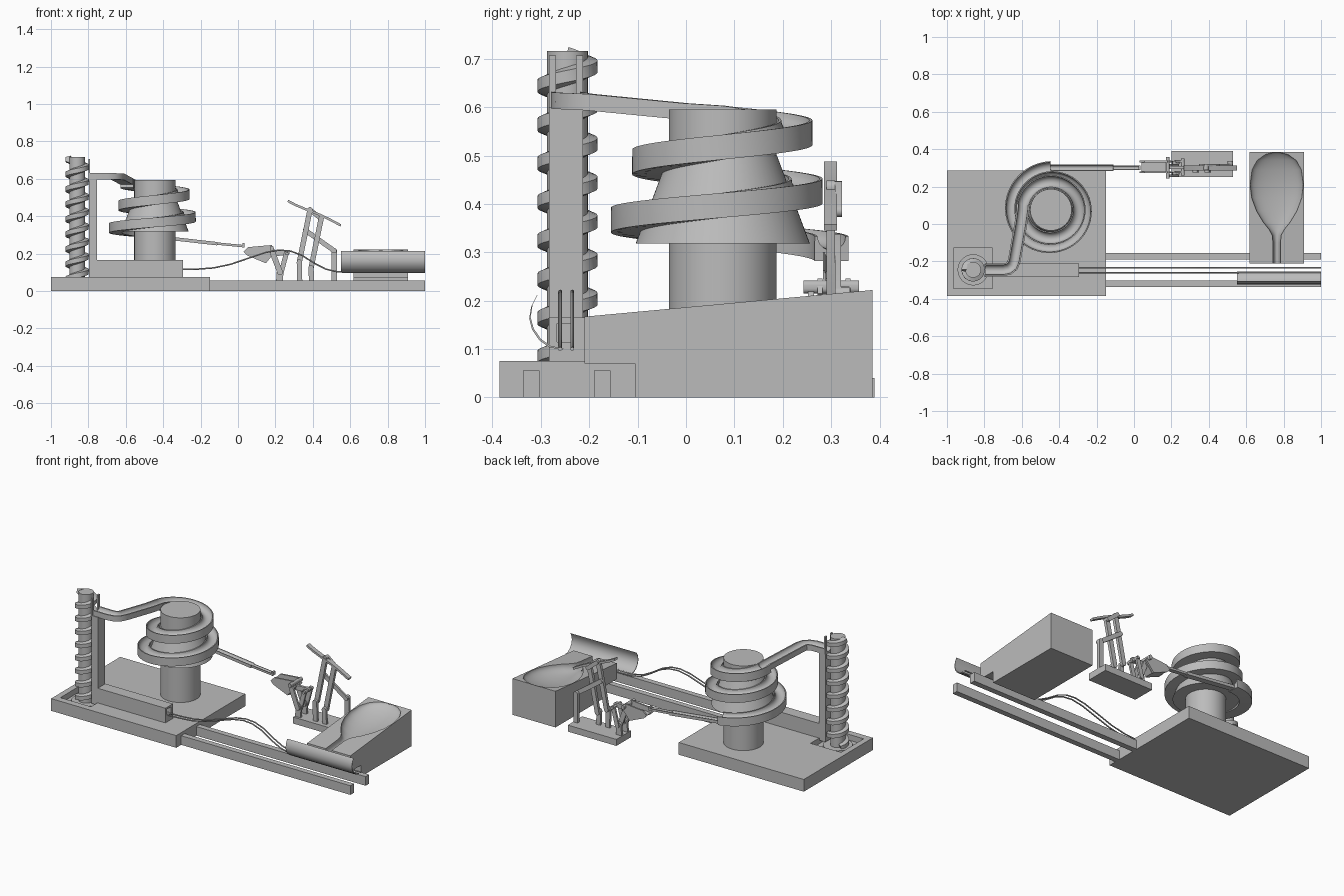
import bpy, bmesh, math
from mathutils import Vector

if "Cube" in bpy.data.objects:
    bpy.data.objects.remove(bpy.data.objects["Cube"], do_unlink=True)

grey = bpy.data.materials.new("plain_grey")
grey.use_nodes = True
grey.diffuse_color = (0.5, 0.5, 0.5, 1)
grey.node_tree.nodes["Principled BSDF"].inputs["Base Color"].default_value = (0.5, 0.5, 0.5, 1)


def finish(name, bm):
    bmesh.ops.recalc_face_normals(bm, faces=bm.faces)
    mesh = bpy.data.meshes.new(name)
    bm.to_mesh(mesh)
    bm.free()
    mesh.materials.append(grey)
    obj = bpy.data.objects.new(name, mesh)
    bpy.context.collection.objects.link(obj)
    return obj


def loft(name, rings):
    """Solid through matching closed rings, capped at both ends."""
    bm = bmesh.new()
    rows = [[bm.verts.new(p) for p in ring] for ring in rings]
    n = len(rows[0])
    for a, b in zip(rows, rows[1:]):
        for i in range(n):
            j = (i + 1) % n
            bm.faces.new((a[i], a[j], b[j], b[i]))
    bm.faces.new(rows[0])
    bm.faces.new(rows[-1][::-1])
    return finish(name, bm)


def sweep(name, path, profile):
    """Profile (sideways, up) carried along a path and kept level."""
    pts = [Vector(p) for p in path]
    rings = []
    for i, p in enumerate(pts):
        t = pts[min(i + 1, len(pts) - 1)] - pts[max(i - 1, 0)]
        side = t.cross(Vector((0, 0, 1))).normalized()
        up = side.cross(t).normalized()
        rings.append([p + side * u + up * v for u, v in profile])
    return loft(name, rings)


def prism(name, outline, axis, lo, hi):
    """Outline is (y, z) along x, or (x, z) along y."""
    place = (lambda a, b, c: (c, a, b)) if axis == "x" else (lambda a, b, c: (a, c, b))
    return loft(name, [[place(a, b, c) for a, b in outline] for c in (lo, hi)])


def box(name, x0, x1, y0, y1, z0, z1):
    return prism(name, [(y0, z0), (y1, z0), (y1, z1), (y0, z1)], "x", x0, x1)


def cylinder(name, x, y, z0, z1, r0, r1=None, n=64):
    ring = lambda r, z: [(x + r * math.cos(k * math.tau / n), y + r * math.sin(k * math.tau / n), z) for k in range(n)]
    return loft(name, [ring(r0, z0), ring(r0 if r1 is None else r1, z1)])


def bar(name, p, q, r, y0, y1):
    """Flat link with round ends between two (x, z) pivots."""
    a = math.atan2(q[1] - p[1], q[0] - p[0])
    pts = []
    for c, start in ((q, a - math.pi / 2), (p, a + math.pi / 2)):
        pts += [(c[0] + r * math.cos(start + k * math.pi / 8), c[1] + r * math.sin(start + k * math.pi / 8)) for k in range(9)]
    return prism(name, pts, "y", y0, y1)


def cut(obj, cutter):
    mod = obj.modifiers.new("cut", "BOOLEAN")
    mod.operation, mod.object, mod.solver = "DIFFERENCE", cutter, "EXACT"
    graph = bpy.context.evaluated_depsgraph_get()
    mesh = bpy.data.meshes.new_from_object(obj.evaluated_get(graph))
    obj.modifiers.clear()
    obj.data = mesh
    bpy.data.objects.remove(cutter, do_unlink=True)


def channel(width, height, groove):
    """Block section with a half-round groove; its top lies at zero."""
    w = width / 2
    arc = [(groove * math.cos(k * math.pi / 10), -groove * math.sin(k * math.pi / 10)) for k in range(11)]
    return [(-w, 0), (-w, -height), (w, -height), (w, 0)] + arc


# Base with a pit for the lift, and two long rails
base = box("base", -1, -0.15, -0.385, 0.285, 0, 0.075)
cut(base, box("pit", -0.965, -0.757, -0.345, -0.127, 0.04, 0.1))
cylinder("lift_socket", -0.86, -0.245, 0.035, 0.05, 0.083)
for side, y in (("front", -0.337), ("back", -0.19)):
    box(side + "_rail", -0.15, 1, y, y + 0.034, 0, 0.056)

# Lift screw
SX, SY = -0.86, -0.245
cylinder("screw_core", SX, SY, 0.04, 0.716, 0.042)
thread = []
for k in range(261):
    z = 0.055 + 0.65 * k / 260
    a = math.pi / 2 + math.tau * (z - 0.684) / 0.08
    thread.append((SX + 0.042 * math.cos(a), SY + 0.042 * math.sin(a), z))
sweep("screw_thread", thread, [(-0.006, -0.02), (0.02, -0.012), (0.02, 0.012), (-0.006, 0.02)])

# Lift post, fork and the feeding box
box("lift_post", -0.797, -0.754, -0.283, -0.213, 0.06, 0.6)
for side, y in (("front", -0.283), ("back", -0.227)):
    box(side + "_fork_prong", -0.8, -0.79, y, y + 0.014, 0.59, 0.707)
feed = box("feed_box", -0.755, -0.295, -0.283, -0.21, 0.07, 0.165)
cut(feed, box("feed_hole", -0.6, -0.28, -0.267, -0.231, 0.115, 0.153))

# Tower with its cone
TX, TY = -0.444, 0.076
cylinder("tower", TX, TY, 0.07, 0.595, 0.111)
cylinder("tower_cone", TX, TY, 0.318, 0.5, 0.18, 0.112)


# Spiral track that widens as it drops
def spiral(t):
    r = 0.15 + 0.075 * max(0, (t - 0.4) / 1.6) ** 1.3
    a = math.pi / 2 - math.tau * t
    return (TX + r * math.cos(a), TY + r * math.sin(a), 0.573 - 0.12 * t)


sweep("spiral_track", [spiral(-0.25 + 2.25 * k / 180) for k in range(181)], channel(0.07, 0.051, 0.029))

# Arm from the lift to the spiral
arm = [(-0.797, -0.245, 0.632), (-0.7, -0.245, 0.631), (-0.67, -0.238, 0.63), (-0.65, -0.222, 0.629),
       (-0.64, -0.195, 0.627), (-0.605, 0.0, 0.608), spiral(-0.25), spiral(-0.22)]
sweep("feed_arm", arm, channel(0.068, 0.034, 0.026))

# Exit chute
sweep("exit_chute", [(TX, 0.301, 0.3), (-0.11, 0.301, 0.262)], channel(0.036, 0.018, 0.014))
sweep("exit_chute_tip", [(-0.11, 0.301, 0.26), (0.035, 0.301, 0.246)], channel(0.026, 0.013, 0.01))
box("chute_lip", 0.025, 0.035, 0.29, 0.312, 0.234, 0.256)

# Pair of wire rails over the hump
hump = [(-0.32, 0.115), (-0.22, 0.117), (-0.13, 0.124), (-0.04, 0.143), (0.06, 0.177), (0.15, 0.207),
        (0.22, 0.219), (0.28, 0.214), (0.34, 0.192), (0.41, 0.148), (0.47, 0.117), (0.53, 0.103),
        (0.6, 0.1), (1.0, 0.1)]
wire = [(0.004 * math.cos(k * math.tau / 8), 0.004 * math.sin(k * math.tau / 8)) for k in range(8)]
for side, y in (("front", -0.26), ("back", -0.235)):
    sweep(side + "_wire", [(x, y, z) for x, z in hump], wire)

# Curved guard beside the end of the wires
guard = [(-0.256, 0.098), (-0.283, 0.104), (-0.303, 0.118), (-0.318, 0.14), (-0.324, 0.163), (-0.32, 0.188), (-0.309, 0.21)]
prism("curved_guard", guard + [(y + 0.003, z + 0.003) for y, z in reversed(guard)], "x", 0.55, 1)

# Sloped landing block with a spoon-shaped bowl
block = prism("landing_block", [(-0.105, 0), (0.385, 0), (0.385, 0.222), (-0.21, 0.167), (-0.21, 0.07), (-0.105, 0.07)],
              "x", 0.617, 0.91)
spoon = [(0.382, 0.02, 0.004), (0.372, 0.06, 0.015), (0.34, 0.105, 0.03), (0.29, 0.132, 0.044), (0.21, 0.142, 0.055),
         (0.14, 0.134, 0.056), (0.07, 0.108, 0.053), (0.01, 0.072, 0.048), (-0.03, 0.04, 0.043),
         (-0.06, 0.024, 0.04), (-0.1, 0.02, 0.04), (-0.23, 0.02, 0.04)]
rings = []
for y, w, d in spoon:
    z = 0.167 + (y + 0.21) * 0.0925
    arc = [(0.763 + w * math.cos(k * math.pi / 20), y, z - d * math.sin(k * math.pi / 20)) for k in range(21)]
    rings.append(arc + [(0.763 - w, y, z + 0.04), (0.763 + w, y, z + 0.04)])
cut(block, loft("bowl", rings))

# Linkage: foot, tipping scoop, legs and the upper kicker
box("linkage_foot", 0.2, 0.53, 0.25, 0.39, 0, 0.04)
prism("scoop_floor", [(0.04, 0.205), (0.06, 0.185), (0.15, 0.15), (0.19, 0.2), (0.18, 0.215)], "y", 0.28, 0.33)
for side, y in (("front", 0.272), ("back", 0.33)):
    prism(side + "_scoop_side", [(0.03, 0.21), (0.055, 0.235), (0.18, 0.246), (0.2, 0.215), (0.145, 0.15), (0.05, 0.19)],
          "y", y, y + 0.01)
    bar(side + "_scoop_leg", (0.22, 0.03), (0.225, 0.1), 0.018, y - 0.008, y + 0.006)
    bar(side + "_scoop_link", (0.225, 0.1), (0.185, 0.205), 0.015, y - 0.02, y - 0.008)
    bar(side + "_scoop_rocker", (0.23, 0.095), (0.258, 0.2), 0.013, y, y + 0.012)
bar("scoop_axle", (0.18, 0.225), (0.18, 0.232), 0.01, 0.243, 0.357)
bar("scoop_tie", (0.17, 0.2), (0.262, 0.205), 0.014, 0.293, 0.309)
bar("rocker_axle", (0.26, 0.2), (0.262, 0.2), 0.008, 0.26, 0.35)
bar("front_kicker_leg", (0.33, 0.03), (0.328, 0.155), 0.014, 0.275, 0.29)
bar("middle_kicker_leg", (0.395, 0.03), (0.39, 0.125), 0.014, 0.275, 0.29)
bar("rear_kicker_leg", (0.515, 0.03), (0.515, 0.215), 0.014, 0.32, 0.338)
bar("front_kicker_arm", (0.328, 0.155), (0.385, 0.435), 0.014, 0.29, 0.308)
bar("rear_kicker_arm", (0.39, 0.12), (0.445, 0.39), 0.014, 0.29, 0.308)
bar("kicker_brace", (0.36, 0.325), (0.515, 0.215), 0.013, 0.308, 0.32)
bar("kicker_cross_tie", (0.385, 0.435), (0.445, 0.385), 0.012, 0.308, 0.322)
top = [(0.268, 0.488), (0.31, 0.466), (0.36, 0.445), (0.43, 0.418), (0.49, 0.39), (0.552, 0.357)]
prism("kicker_plate", top + [(x - 0.004, z - 0.012) for x, z in reversed(top)], "y", 0.285, 0.312)

# Smooth the round surfaces and keep the edges sharp
bpy.ops.object.select_all(action="DESELECT")
for obj in bpy.context.collection.objects:
    if obj.type == "MESH":
        obj.select_set(True)
        bpy.context.view_layer.objects.active = obj
bpy.ops.object.shade_smooth_by_angle(angle=math.radians(35))
